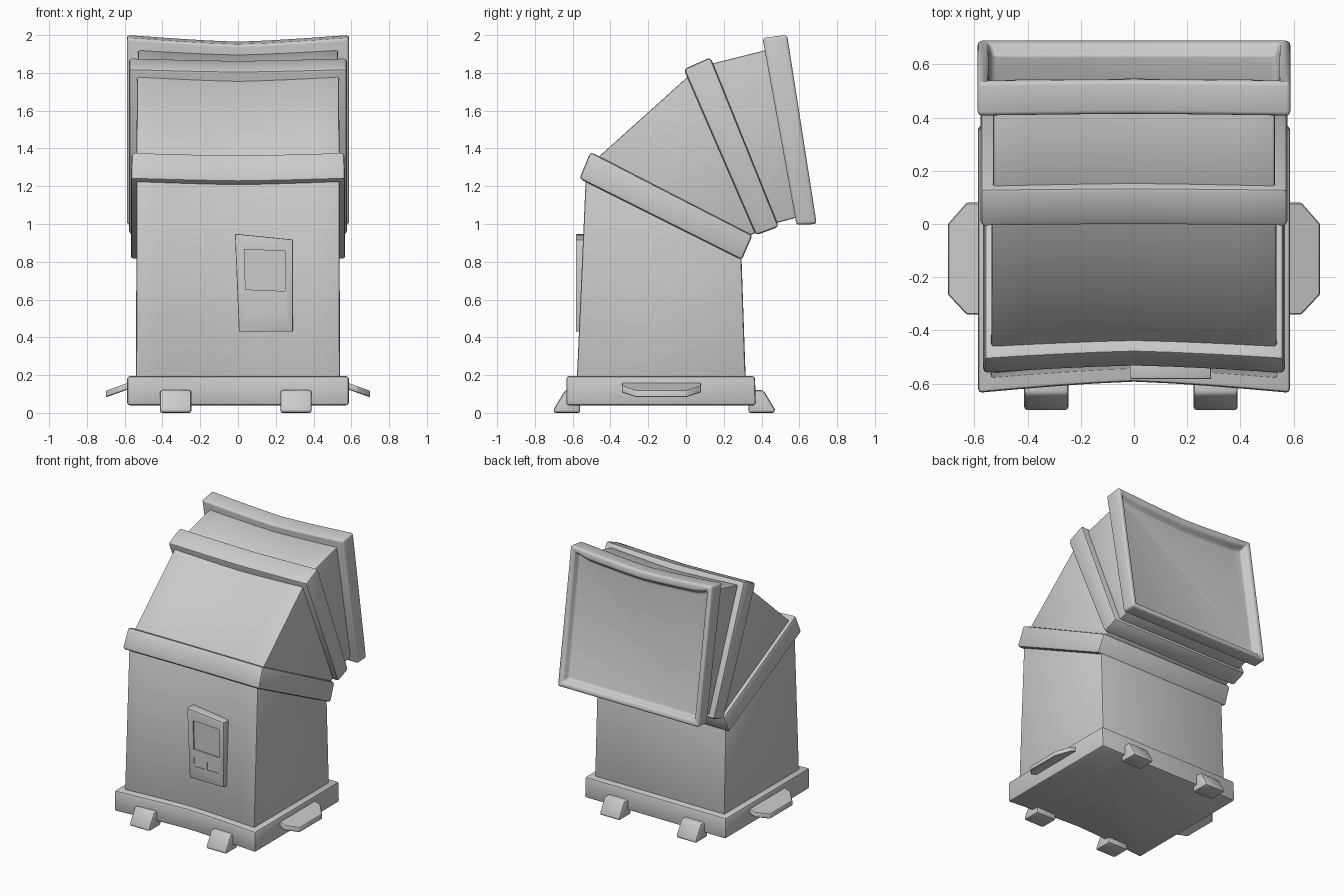
import bpy, bmesh
from mathutils import Vector

if "Cube" in bpy.data.objects:
    bpy.data.objects.remove(bpy.data.objects["Cube"])


def finish(ob, bevel=0.0, segments=2):
    bpy.ops.object.select_all(action='DESELECT')
    bpy.context.view_layer.objects.active = ob
    ob.select_set(True)
    if bevel:
        m = ob.modifiers.new("bevel", 'BEVEL')
        m.width, m.segments, m.limit_method = bevel, segments, 'ANGLE'
        m.angle_limit = 0.6
        bpy.ops.object.modifier_apply(modifier=m.name)
    bpy.ops.object.shade_smooth_by_angle(angle=0.6)


def loft(name, ring_a, ring_b, bevel=0.0, recess=None, segments=2):
    """Closed solid between two matching rings; optional recess in the second cap."""
    bm = bmesh.new()
    a = [bm.verts.new(p) for p in ring_a]
    b = [bm.verts.new(p) for p in ring_b]
    n = len(a)
    bm.faces.new(a[::-1])
    cap = bm.faces.new(b)
    for i in range(n):
        j = (i + 1) % n
        bm.faces.new((a[i], a[j], b[j], b[i]))
    bmesh.ops.recalc_face_normals(bm, faces=bm.faces)
    if recess:
        rim, slope, depth = recess
        bmesh.ops.inset_region(bm, faces=[cap], thickness=rim)
        bmesh.ops.inset_region(bm, faces=[cap], thickness=slope, depth=-depth)
    me = bpy.data.meshes.new(name)
    bm.to_mesh(me)
    bm.free()
    ob = bpy.data.objects.new(name, me)
    bpy.context.collection.objects.link(ob)
    finish(ob, bevel, segments)
    return ob


def ring(w, front, back, dip):
    """Rectangle section whose front edge dips inward at the centre."""
    f, b = Vector((0, *front)), Vector((0, *back))
    d = (b - f).normalized()
    pts = []
    for i in range(9):
        t = i / 4 - 1
        pts.append(f + d * dip * (1 - abs(t) ** 1.3) + Vector((w * t, 0, 0)))
    return pts + [b + Vector((w, 0, 0)), b - Vector((w, 0, 0))]


# Shells and collars: half widths, (front, back) points in yz of both ends, dip, bevel
sections = [
    ("base", 0.587, 0.587, (-0.635, 0.04), (0.37, 0.04), (-0.635, 0.195), (0.365, 0.195), 0.042, 0.015),
    ("lower_body", 0.54, 0.537, (-0.58, 0.15), (0.317, 0.15), (-0.53, 1.28), (0.293, 0.85), 0.035, 0.012),
    ("lower_collar", 0.568, 0.562, (-0.565, 1.24), (0.295, 0.81), (-0.507, 1.382), (0.352, 0.94), 0.03, 0.016),
    ("middle_body", 0.537, 0.535, (-0.475, 1.345), (0.33, 0.935), (0.02, 1.79), (0.38, 0.96), 0.025, 0.01),
    ("middle_collar", 0.577, 0.577, (-0.012, 1.82), (0.37, 0.94), (0.13, 1.883), (0.492, 0.985), 0.014, 0.018),
    ("upper_body", 0.53, 0.53, (0.1, 1.84), (0.46, 1.0), (0.44, 1.925), (0.59, 1.035), 0.025, 0.01),
]
for name, wa, wb, fa, ba, fb, bb, dip, bev in sections:
    loft(name, ring(wa, fa, ba, dip), ring(wb, fb, bb, dip), bev)

# Head frame with recessed back panel
loft("head_frame", ring(0.588, (0.405, 1.985), (0.585, 0.995), 0.036),
     ring(0.588, (0.535, 2.003), (0.692, 1.0), 0.036), 0.03, (0.055, 0.022, 0.055), 3)

# Wedge feet at front and back
for end, prof in (
    ("front", [(-0.70, 0), (-0.70, 0.02), (-0.64, 0.12), (-0.56, 0.12), (-0.56, 0)]),
    ("back", [(0.47, 0), (0.47, 0.02), (0.41, 0.12), (0.33, 0.12), (0.33, 0)]),
):
    for side, x in (("left", -0.33), ("right", 0.307)):
        loft(f"{end}_foot_{side}", [(x - 0.083, y, z) for y, z in prof],
             [(x + 0.083, y, z) for y, z in prof], 0.012)

# Sloping side handles
outline = [(0.55, 0.08), (0.63, 0.08), (0.70, 0.0), (0.70, -0.265), (0.63, -0.34), (0.55, -0.34)]
for side, s in (("left", -1), ("right", 1)):
    rings = [[(s * x, y, h - (x - 0.58) * 0.36) for x, y in outline] for h in (0.125, 0.16)]
    loft(f"handle_{side}", rings[0], rings[1], 0.004, None, 1)


# Control panel with screen recess and slots
def plate(name, pts, y0, y1, bevel=0.0):
    return loft(name, [(x, y0, z) for x, z in pts], [(x, y1, z) for x, z in pts], bevel)


panel = plate("control_panel", [(-0.016, 0.948), (0.29, 0.918), (0.29, 0.43), (0.005, 0.43)],
              -0.5, -0.583, 0.006)
cutouts = [
    [(0.033, 0.865), (0.25, 0.857), (0.25, 0.645), (0.04, 0.653)],
    [(0.043, 0.59), (0.135, 0.585), (0.135, 0.525), (0.045, 0.525)],
    [(0.15, 0.585), (0.25, 0.582), (0.25, 0.525), (0.15, 0.525)],
]
for i, pts in enumerate(cutouts):
    cutter = plate("panel_cutter", pts, -0.573 if i == 0 else -0.578, -0.62)
    cutter.hide_render = True
    m = panel.modifiers.new("cut", 'BOOLEAN')
    m.operation, m.solver, m.object = 'DIFFERENCE', 'EXACT', cutter
    bpy.context.view_layer.objects.active = panel
    bpy.ops.object.modifier_apply(modifier=m.name)
    bpy.data.objects.remove(cutter)
finish(panel)
